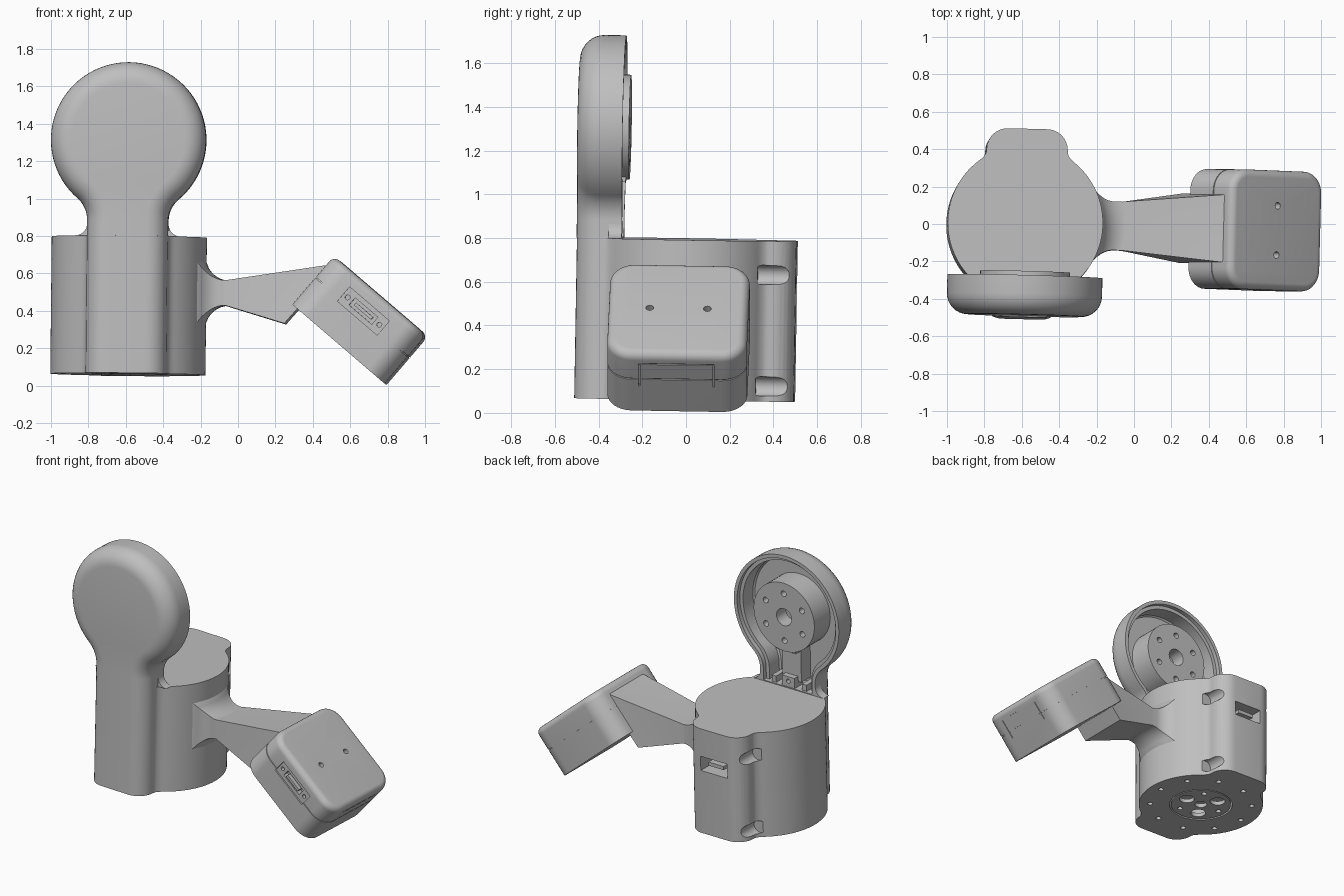
import bpy, bmesh
from math import pi, sin, cos, sqrt, atan2, radians
from mathutils import Matrix, Vector

cube = bpy.data.objects.get("Cube")
if cube:
    bpy.data.objects.remove(cube, do_unlink=True)

GREY = (0.52, 0.52, 0.52, 1)
mat = bpy.data.materials.new("plain grey")
mat.use_nodes = True
mat.diffuse_color = GREY
mat.node_tree.nodes["Principled BSDF"].inputs["Base Color"].default_value = GREY

# Whole assembly leans a little around the body axis
FRAME = (Matrix.Translation((-0.585, 0, 0.42)) @ Matrix.Rotation(radians(-1.5), 4, 'Z')
         @ Matrix.Rotation(radians(0.6), 4, 'Y') @ Matrix.Rotation(radians(-1), 4, 'X')
         @ Matrix.Translation((0, 0, -0.42)))
POD = Matrix.Translation((1.24, 0, 0.362)) @ Matrix.Rotation(radians(40), 4, 'Y')
R, BUMP_W, ROUND = 0.415, 0.217, 0.112
BOTTOM, TOP = 0.06, 0.795
HEAD_Z = 1.308
FRONT, BACK = -0.505, -0.295


def make(name, bm):
    bmesh.ops.recalc_face_normals(bm, faces=bm.faces[:])
    me = bpy.data.meshes.new(name)
    bm.to_mesh(me)
    bm.free()
    me.materials.append(mat)
    ob = bpy.data.objects.new(name, me)
    bpy.context.collection.objects.link(ob)
    return ob


def loft(name, rings):
    bm = bmesh.new()
    rows = [[bm.verts.new(p) for p in ring] for ring in rings]
    n = len(rows[0])
    for a, b in zip(rows, rows[1:]):
        for i in range(n):
            j = (i + 1) % n
            bm.faces.new((a[i], a[j], b[j], b[i]))
    bm.faces.new(rows[0])
    bm.faces.new(rows[-1])
    return make(name, bm)


def box(name, centre, size):
    bm = bmesh.new()
    bmesh.ops.create_cube(bm, size=1, matrix=Matrix.Translation(centre) @ Matrix.Diagonal((*size, 1)))
    return make(name, bm)


def cyl(name, centre, axis, r, depth, segs=32):
    bm = bmesh.new()
    turn = Vector((0, 0, 1)).rotation_difference(Vector(axis)).to_matrix().to_4x4()
    bmesh.ops.create_cone(bm, cap_ends=True, segments=segs, radius1=r, radius2=r, depth=depth,
                          matrix=Matrix.Translation(centre) @ turn)
    return make(name, bm)


def cut(ob, cutters):
    bm = bmesh.new()
    for c in cutters:
        bm.from_mesh(c.data)
        bpy.data.objects.remove(c, do_unlink=True)
    tool = make("cutter", bm)
    tool.hide_render = True
    mod = ob.modifiers.new("cut", 'BOOLEAN')
    mod.operation, mod.solver, mod.object = 'DIFFERENCE', 'EXACT', tool
    bpy.context.view_layer.objects.active = ob
    bpy.ops.object.modifier_apply(modifier=mod.name)
    bpy.data.objects.remove(tool, do_unlink=True)


def finish(ob, matrix=FRAME):
    ob.data.transform(matrix)
    bpy.ops.object.select_all(action='DESELECT')
    ob.select_set(True)
    bpy.context.view_layer.objects.active = ob
    bpy.ops.object.shade_smooth_by_angle(angle=radians(30))


def arc(cx, cy, r, a0, a1, n):
    return [(cx + r * cos(a0 + (a1 - a0) * i / n), cy + r * sin(a0 + (a1 - a0) * i / n))
            for i in range(n + 1)]


def polar(r, n, start=0.0):
    return [(r * cos(start + 2 * pi * i / n), r * sin(start + 2 * pi * i / n)) for i in range(n)]


# Body: round column with a soft rib at front and back
flat, rib_y = BUMP_W - ROUND, 0.503
quarter = arc(flat, rib_y - ROUND, ROUND, pi / 2, 0, 8)
p0, p1, p2 = Vector((BUMP_W, 0.385)), Vector((BUMP_W, 0.354)), Vector((0.262, sqrt(R * R - 0.262 ** 2)))
for i in range(1, 6):
    t = i / 6
    quarter.append(tuple(p0 * (1 - t) ** 2 + p1 * 2 * t * (1 - t) + p2 * t * t))
quarter += arc(0, 0, R, atan2(p2.y, p2.x), 0, 16)
half = quarter + [(x, -y) for x, y in quarter[-2::-1]]
profile = half + [(-x, y) for x, y in half[::-1]]
body = loft("body", [[(x, y, z) for x, y in profile] for z in (BOTTOM, TOP)])
tools = [box("port", (0, 0.5, 0.55), (0.21, 0.24, 0.1)),
         cyl("recess", (0, 0, BOTTOM), (0, 0, 1), 0.21, 0.2, 48)]
tools += [cyl("screw", (s * 0.225, 0.45, z), (0, 1, 0), 0.045, 0.24)
          for s in (-1, 1) for z in (0.13, 0.64)]
tools += [cyl("hole", (x, y, BOTTOM), (0, 0, 1), 0.018, 0.06, 16) for x, y in polar(0.34, 10)]
cut(body, tools)
finish(body)
port_tongue = box("port_tongue", (0, 0.43, 0.55), (0.12, 0.1, 0.025))
finish(port_tongue)

# Flange set into the underside
flange = cyl("base_flange", (0, 0, BOTTOM + 0.016), (0, 0, 1), 0.2, 0.028, 48)
cut(flange, [cyl("hole", (x, y, BOTTOM), (0, 0, 1), r, 0.2, 24)
             for ring, n, start, r in ((0.12, 3, 0, 0.05), (0.15, 3, pi / 3, 0.018), (0, 1, 0, 0.04))
             for x, y in polar(ring, n, start)])
finish(flange)


# Head cover: lollipop outline, shrunk by d
def lollipop(d, y, floor):
    h = 0.43
    rf = (BUMP_W ** 2 + h * h - R * R) / (2 * (R - BUMP_W))
    cx = BUMP_W + rf
    a = atan2(h, cx)
    right = [(BUMP_W - d, floor)]
    right += arc(cx, HEAD_Z - h, rf + d, pi, pi - a, 12)
    right += arc(0, HEAD_Z, R - d, -a, pi / 2, 32)[1:]
    pts = right + [(-x, z) for x, z in right[-2::-1]]
    return [(x, y, z) for x, z in pts]


steps = [i * pi / 16 for i in range(9)]
cover = loft("head_cover",
             [lollipop(ROUND * (1 - sin(t)), FRONT + ROUND * (1 - cos(t)), TOP) for t in steps]
             + [lollipop(0, BACK, TOP)])
cut(cover, [loft("cavity", [lollipop(d, y, TOP + 0.006) for y, d in
                            ((BACK + 0.02, 0.025), (BACK - 0.03, 0.025), (BACK - 0.03, 0.05),
                             (-0.43, 0.05), (-0.44, 0.06))])])
finish(cover)

# Round hub inside the cover, with its post and clips
hub = cyl("head_hub", (0, -0.36, HEAD_Z - 0.005), (0, 1, 0), 0.24, 0.18, 64)
cut(hub, [cyl("hole", (x, -0.27, HEAD_Z - 0.005 + z), (0, 1, 0), r, 0.2, 24)
          for ring, n, r in ((0, 1, 0.06), (0.165, 6, 0.02)) for x, z in polar(ring, n, pi / 6)])
finish(hub)
finish(box("hub_post", (0, -0.395, 0.96), (0.15, 0.11, 0.25)))
clip_block = box("clip_block", (0, -0.345, 0.835), (0.1, 0.09, 0.075))
cut(clip_block, [cyl("hole", (0, -0.3, 0.84), (0, 1, 0), 0.015, 0.06, 16)])
finish(clip_block)
for s, side in ((-1, "right"), (1, "left")):
    finish(box("clip_" + side, (s * 0.12, -0.37, 0.82), (0.035, 0.12, 0.05)))
    finish(box("hub_tab_" + side, (s * 0.06, -0.32, HEAD_Z - 0.235), (0.03, 0.07, 0.035)))
    # Curved gusset from the neck to the body top
    rg = 0.065
    curve = [(s * x, z) for x, z in arc(BUMP_W + rg, TOP + rg, rg, pi, 1.5 * pi, 8)]
    curve.append((s * (BUMP_W - 0.01), TOP))
    finish(loft("neck_gusset_" + side, [[(x, y, z) for x, z in curve] for y in (-0.355, BACK)]))


# Arm: flared where it leaves the body, slanted where it meets the pod
def flare(s, start, r):
    k = min(max(start - s, 0), r)
    return r - sqrt(r * r - k * k)


def arm_ring(s, end=False):
    w, h = 0.13 + flare(s, 0.08, 0.085), 0.067 + flare(s, 0.125, 0.13)
    ys = [-w + 2 * w * i / 8 for i in range(9)]
    pts = [(y, 0.5 + h) for y in ys] + [(y, 0.5 - h) for y in ys[::-1]]
    if end:
        return [(0.92 + (z - 0.433) * 0.86, y, z) for y, z in pts]
    return [(s + sqrt(R * R - y * y), y, z) for y, z in pts]


finish(loft("arm", [arm_ring(-0.03)] + [arm_ring(0.125 * i / 10) for i in range(11)]
            + [arm_ring(0, True)]))


# Pod: rounded box with a seam around its middle
def rounded(d, z, a=0.325, b=0.32, r=0.115):
    pts = []
    for k, (sx, sy) in enumerate(((1, 1), (-1, 1), (-1, -1), (1, -1))):
        pts += arc(sx * (a - r), sy * (b - r), r - d, k * pi / 2, (k + 1) * pi / 2, 10)
    return [(x, y, z) for x, y in pts]


PH, EDGE, SEAM = 0.171, 0.04, 0.02
layers = [(0, -PH), (0, SEAM - 0.003), (0.006, SEAM - 0.003), (0.006, SEAM + 0.003), (0, SEAM + 0.003)]
layers += [(EDGE * (1 - cos(t)), PH - EDGE + EDGE * sin(t)) for t in steps]
pod = loft("pod", [rounded(d, z) for d, z in layers])
# Pocket beside the arm, connector bay, lid holes, tab outline
tools = [box("pocket", (-0.325, 0, 0.025), (0.07, 0.35, 0.17)),
         box("bay", (-0.01, -0.32, 0.05), (0.28, 0.02, 0.1)),
         box("tab_top", (0.325, 0, 0.11), (0.012, 0.346, 0.006))]
tools += [box("tab_side", (0.325, s * 0.17, 0.042), (0.012, 0.006, 0.13)) for s in (-1, 1)]
tools += [cyl("hole", (0, s * 0.132, PH), (0, 0, 1), 0.018, 0.08, 20) for s in (-1, 1)]
cut(pod, tools)
tools = [cyl("screw", (-0.29, 0, 0.052), (1, 0, 0), 0.05, 0.14),
         box("slot", (-0.01, -0.31, 0.05), (0.16, 0.08, 0.05))]
tools += [cyl("hole", (-0.01 + s * 0.112, -0.31, 0.05), (0, 1, 0), 0.013, 0.06, 16) for s in (-1, 1)]
cut(pod, tools)
finish(pod, FRAME @ POD)
finish(box("connector_tongue", (-0.01, -0.295, 0.05), (0.12, 0.05, 0.018)), FRAME @ POD)
finish(cyl("pod_screw", (-0.245, 0, 0.052), (1, 0, 0), 0.028, 0.05), FRAME @ POD)
